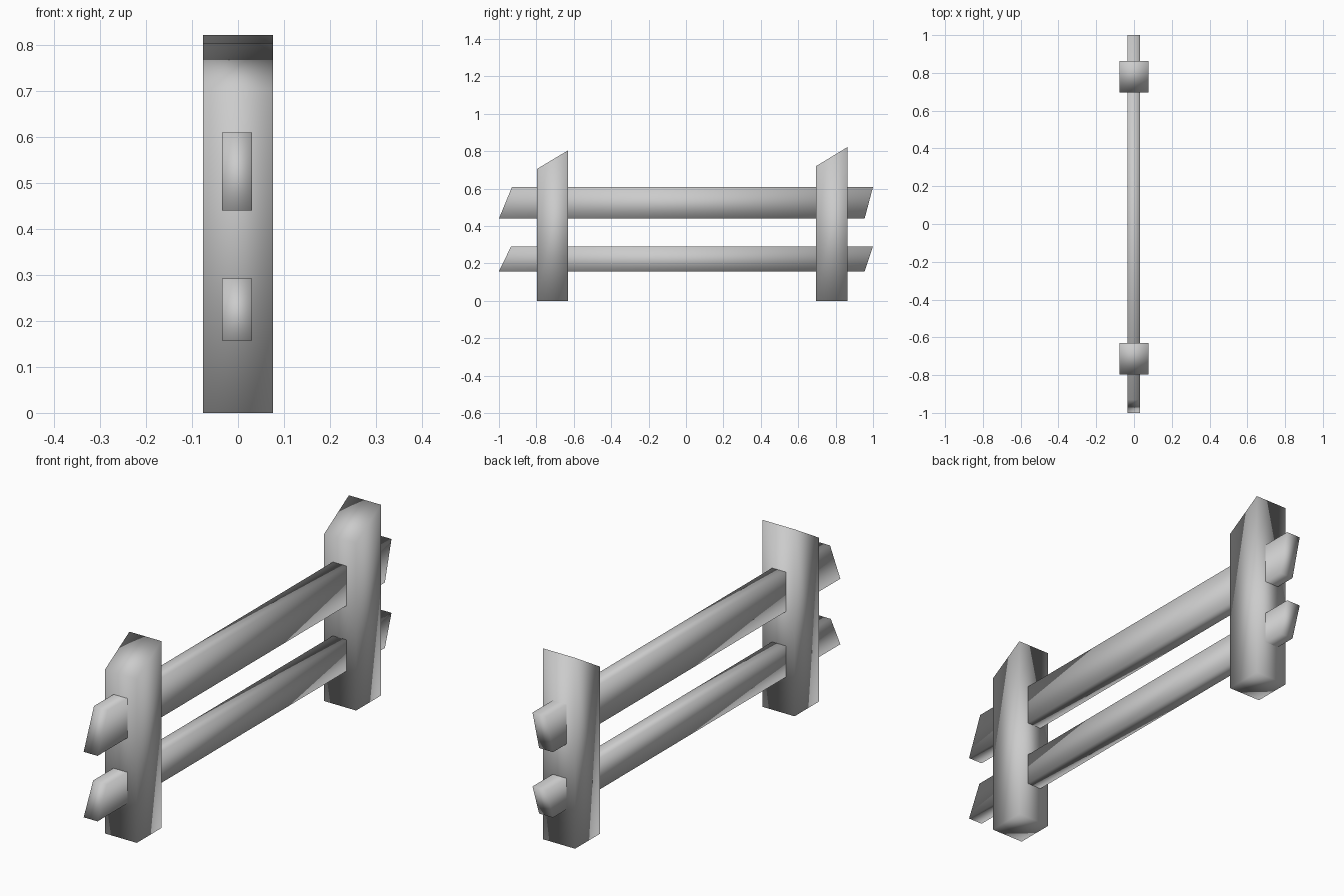
import bpy, bmesh

if "Cube" in bpy.data.objects:
    bpy.data.objects.remove(bpy.data.objects["Cube"])


def prism(name, profile, x0, x1):
    """Extrude a (y, z) side profile from x0 to x1, smooth shaded."""
    bm = bmesh.new()
    face = bm.faces.new([bm.verts.new((x0, y, z)) for y, z in profile])
    ext = bmesh.ops.extrude_face_region(bm, geom=[face], use_keep_orig=True)
    verts = [g for g in ext["geom"] if isinstance(g, bmesh.types.BMVert)]
    bmesh.ops.translate(bm, verts=verts, vec=(x1 - x0, 0, 0))
    bmesh.ops.recalc_face_normals(bm, faces=bm.faces)
    for f in bm.faces:
        f.smooth = True
    mesh = bpy.data.meshes.new(name)
    bm.to_mesh(mesh)
    bm.free()
    obj = bpy.data.objects.new(name, mesh)
    bpy.context.collection.objects.link(obj)
    return obj


# Posts with slanted tops
for name, y0, y1, low, high in (("front_post", -0.797, -0.63, 0.705, 0.805),
                                ("back_post", 0.695, 0.863, 0.72, 0.822)):
    prism(name, [(y0, 0), (y1, 0), (y1, high), (y0, low)], -0.076, 0.076)

# Rails with angled ends, passing through both posts
for name, z0, z1, front_top in (("upper_rail", 0.44, 0.61, -0.93),
                                ("lower_rail", 0.158, 0.292, -0.935)):
    prism(name, [(-1, z0), (0.955, z0), (1, z1), (front_top, z1)], -0.035, 0.031)
